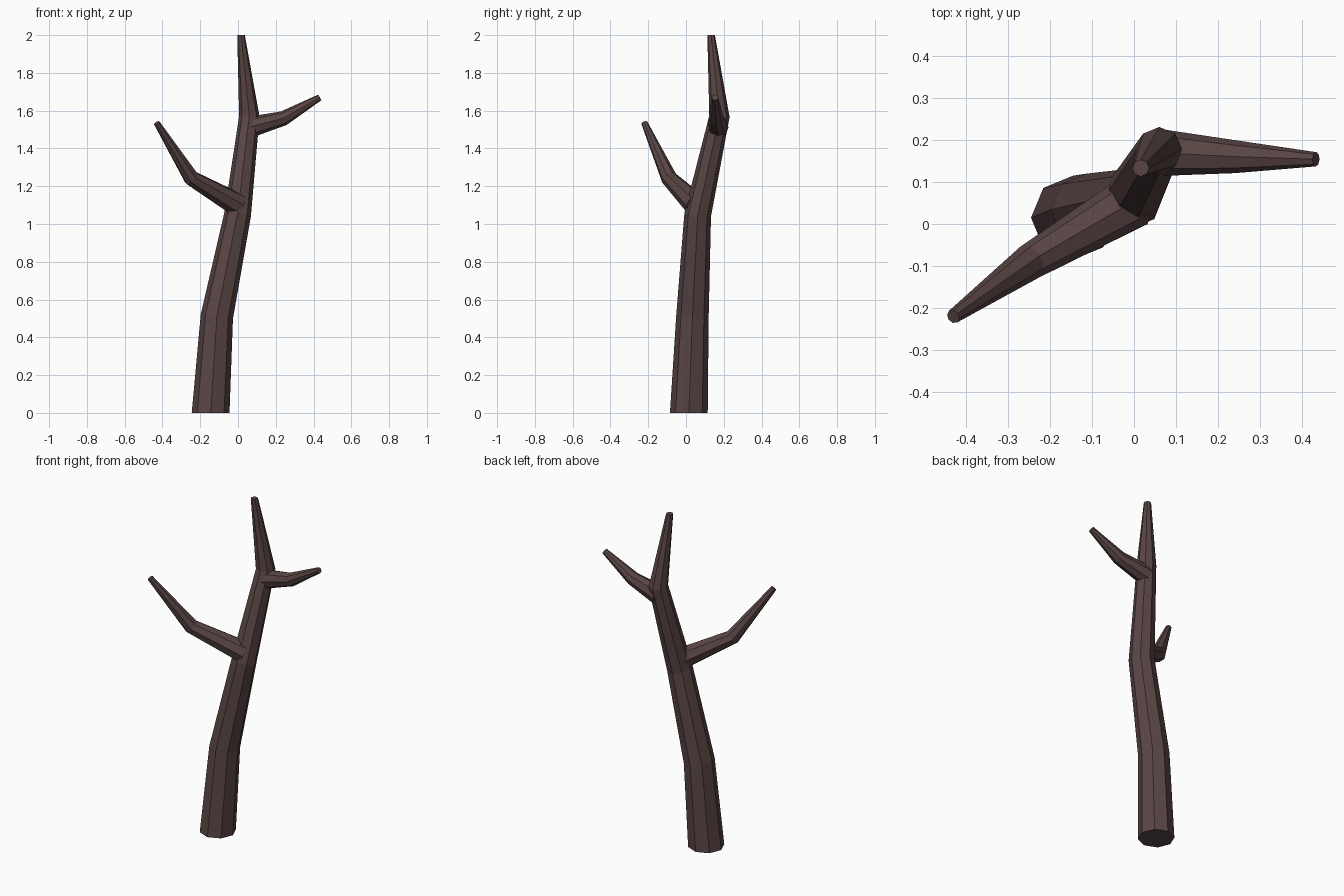
import bpy, bmesh, math
from mathutils import Vector, Matrix

if "Cube" in bpy.data.objects:
    bpy.data.objects.remove(bpy.data.objects["Cube"])

bark = bpy.data.materials.new("dark_bark")
bark.diffuse_color = (0.1, 0.06, 0.058, 1)
bark.use_nodes = True
bark.node_tree.nodes["Principled BSDF"].inputs["Base Color"].default_value = bark.diffuse_color


def limb(name, rings, sides=8, flat_ends=False):
    """Tapered tube through rings of (x, y, z, radius)."""
    pts = [Vector(r[:3]) for r in rings]
    bm = bmesh.new()
    loops = []
    for i, (p, r) in enumerate(zip(pts, rings)):
        a, b = pts[max(i - 1, 0)], pts[min(i + 1, len(pts) - 1)]
        axis = (b - a).normalized()
        if flat_ends and i in (0, len(pts) - 1):
            axis = Vector((0, 0, 1))
        if flat_ends:
            rot = Vector((0, 0, 1)).rotation_difference(axis)
        else:
            rot = axis.to_track_quat('Z', 'Y')
        loops.append([bm.verts.new(p + rot @ Vector((
            r[3] * math.cos(2 * math.pi * k / sides),
            r[3] * math.sin(2 * math.pi * k / sides), 0))) for k in range(sides)])
    for lo, hi in zip(loops, loops[1:]):
        for k in range(sides):
            n = (k + 1) % sides
            bm.faces.new((lo[k], lo[n], hi[n], hi[k]))
    bm.faces.new(loops[0][::-1])
    bm.faces.new(loops[-1])
    bmesh.ops.recalc_face_normals(bm, faces=bm.faces)
    me = bpy.data.meshes.new(name)
    bm.to_mesh(me)
    bm.free()
    me.materials.append(bark)
    ob = bpy.data.objects.new(name, me)
    bpy.context.collection.objects.link(ob)
    return ob


# Crooked trunk
limb("trunk", [(-0.145, 0.015, 0, 0.1), (-0.112, 0.034, 0.51, 0.086),
               (-0.002, 0.062, 1.05, 0.071), (0.06, 0.177, 1.57, 0.054),
               (0.016, 0.133, 2.0, 0.02)], flat_ends=True)
# Left branch, reaching forward
limb("left_branch", [(0.0, 0.055, 1.1, 0.064), (-0.247, -0.09, 1.243, 0.043),
                     (-0.43, -0.22, 1.535, 0.017)])
# Right branch
limb("right_branch", [(0.06, 0.17, 1.512, 0.056), (0.242, 0.16, 1.56, 0.039),
                      (0.433, 0.154, 1.67, 0.017)])
